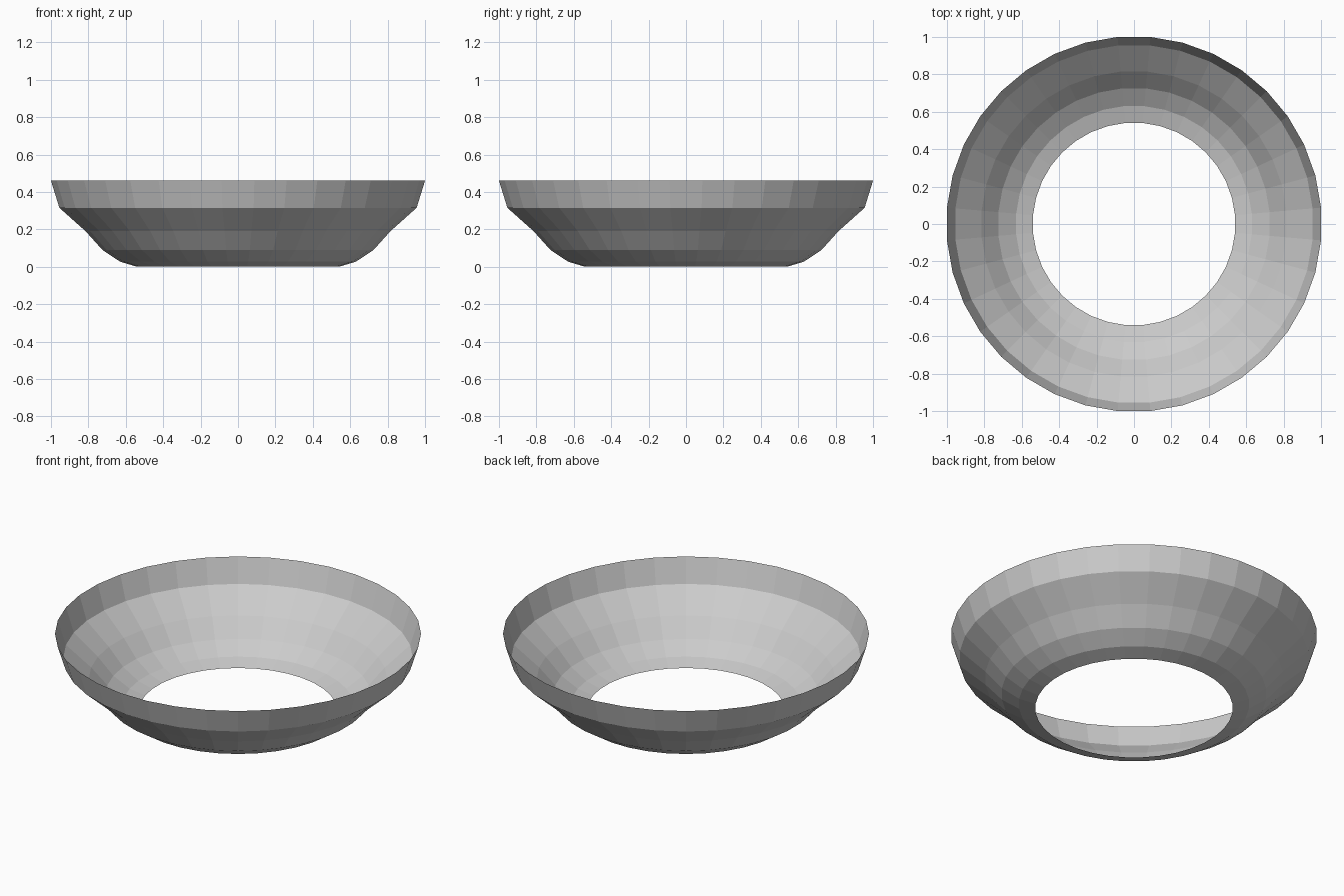
import bpy, bmesh, math

if "Cube" in bpy.data.objects:
    bpy.data.objects.remove(bpy.data.objects["Cube"])

SIDES = 36
# radius (to the flats) and height of each ring
PROFILE = [(0.54, 0.0), (0.63, 0.027), (0.725, 0.09),
           (0.815, 0.19), (0.955, 0.315), (1.0, 0.46)]


def lathe(name, profile, sides):
    bm = bmesh.new()
    step = 2 * math.pi / sides
    grow = 1 / math.cos(step / 2)
    rings = [[bm.verts.new((r * grow * math.cos((i + 0.5) * step),
                            r * grow * math.sin((i + 0.5) * step), z))
              for i in range(sides)] for r, z in profile]
    for low, high in zip(rings, rings[1:]):
        for i in range(sides):
            j = (i + 1) % sides
            bm.faces.new((low[i], low[j], high[j], high[i]))
    mesh = bpy.data.meshes.new(name)
    bm.to_mesh(mesh)
    bm.free()
    obj = bpy.data.objects.new(name, mesh)
    bpy.context.collection.objects.link(obj)
    return obj


# Open, faceted bowl-shaped ring, a single sheet thick
lathe("flared_ring", PROFILE, SIDES)
